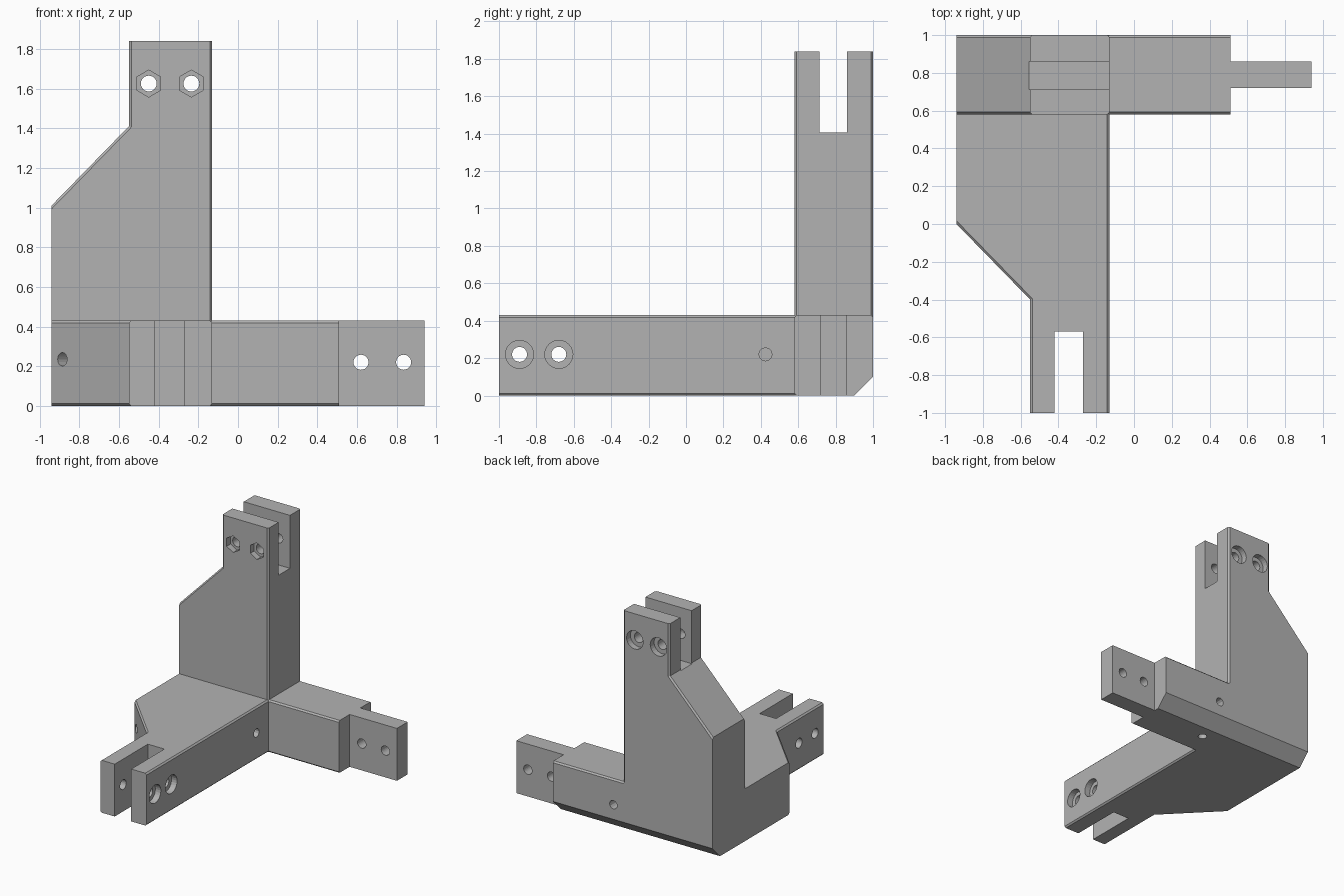
import bpy, bmesh, math
from mathutils import Vector

old = bpy.data.objects.get("Cube")
if old:
    bpy.data.objects.remove(old)

grey = bpy.data.materials.new("plain_grey")
grey.use_nodes = True
COLOUR = (0.45, 0.45, 0.45, 1)
grey.diffuse_color = COLOUR
grey.node_tree.nodes["Principled BSDF"].inputs["Base Color"].default_value = COLOUR

# Main extents of the bracket
LEFT, INNER, NECK = -0.94, -0.13, -0.55
FRONT, BACK, TALL, THICK = 0.58, 1.0, 1.84, 0.43
MID_Y, MID_Z = 0.787, 0.22
BOLTS = (-0.45, -0.235)


def finish(name, bm):
    bmesh.ops.recalc_face_normals(bm, faces=bm.faces)
    mesh = bpy.data.meshes.new(name)
    bm.to_mesh(mesh)
    bm.free()
    mesh.materials.append(grey)
    obj = bpy.data.objects.new(name, mesh)
    bpy.context.collection.objects.link(obj)
    return obj


def prism(name, points, offset, bevel_rule=None):
    """Extrude a planar outline along offset and chamfer the chosen edges."""
    bm = bmesh.new()
    face = bm.faces.new([bm.verts.new(p) for p in points])
    moved = bmesh.ops.extrude_face_region(bm, geom=[face])["geom"]
    bmesh.ops.translate(bm, vec=offset, verts=[v for v in moved if isinstance(v, bmesh.types.BMVert)])
    bmesh.ops.recalc_face_normals(bm, faces=bm.faces)
    if bevel_rule:
        edges = [e for e in bm.edges if bevel_rule(*[v.co for v in e.verts])]
        bmesh.ops.bevel(bm, geom=edges, offset=0.012, segments=1, affect='EDGES')
    return finish(name, bm)


def box(name, lo, hi, bevel_rule=None):
    x0, y0, z0 = lo
    x1, y1, z1 = hi
    base = [(x0, y0, z0), (x1, y0, z0), (x1, y1, z0), (x0, y1, z0)]
    return prism(name, base, (0, 0, z1 - z0), bevel_rule)


def drill(start, direction, depth, radius, sides=24, turn=0):
    """Cylinder cutter entering the surface at start along direction."""
    d = Vector(direction).normalized()
    bm = bmesh.new()
    bmesh.ops.create_cone(bm, cap_ends=True, segments=sides, radius1=radius,
                          radius2=radius, depth=depth + 0.02)
    for v in bm.verts:
        a = math.atan2(v.co.y, v.co.x) + turn
        v.co.x, v.co.y = radius * math.cos(a), radius * math.sin(a)
    side = Vector((0, 0, 1)) if abs(d.z) < 0.9 else Vector((1, 0, 0))
    up = side.cross(d).normalized()
    centre = Vector(start) + d * (depth / 2 - 0.01)
    for v in bm.verts:
        v.co = centre + side * v.co.x + up * v.co.y + d * v.co.z
    return finish("drill_cutter", bm)


def combine(target, tool, operation):
    tool.hide_render = True
    mod = target.modifiers.new("combine", 'BOOLEAN')
    mod.operation, mod.solver, mod.object = operation, 'EXACT', tool
    bpy.context.view_layer.objects.active = target
    bpy.ops.object.modifier_apply(modifier=mod.name)
    bpy.data.objects.remove(tool)


def along(axis, end):
    """Edges inside the arm length, away from its end and the outer side."""
    def rule(a, b):
        on_end = all(abs(p[axis] - end) < 0.001 for p in (a, b))
        on_side = all(abs(p.x - LEFT) < 0.001 for p in (a, b))
        return abs(a[axis] - b[axis]) > 0.05 and not on_end and not on_side
    return rule


# Three arms meeting in one corner
upright = [(LEFT, 0), (INNER, 0), (INNER, TALL), (NECK, TALL), (NECK, 1.41), (LEFT, 1.01)]
bracket = prism("corner_bracket", [(x, FRONT, z) for x, z in upright],
                (0, BACK - FRONT, 0), along(2, TALL))
forward = [(LEFT, BACK), (INNER, BACK), (INNER, -1), (NECK, -1), (NECK, -0.4), (LEFT, 0)]
combine(bracket, prism("forward_arm", [(x, y, 0) for x, y in forward], (0, 0, THICK),
                       along(1, -1)), 'UNION')
combine(bracket, box("side_arm", (LEFT, FRONT, 0), (0.51, BACK, THICK), along(0, 0.51)), 'UNION')
combine(bracket, box("tongue", (0.3, 0.72, 0), (0.94, 0.86, THICK)), 'UNION')

cutters = [
    # Fork slots
    box("upright_slot", (-1.2, 0.713, 1.405), (0, 0.86, 2)),
    box("forward_slot", (-0.42, -1.2, -0.2), (-0.27, -0.57, 0.6)),
    # Sloped lower back edge
    prism("edge_cutter", [(-1.2, 0.9, 0), (-1.2, 1, 0.1), (-1.2, 1.2, 0.3), (-1.2, 1.2, -0.3),
                          (-1.2, 0.6, -0.3)], (2.2, 0, 0)),
    # Large blind socket in the outer side
    drill((LEFT, 0.77, 0.235), (1, 0, 0), 0.13, 0.17, 32),
    # Small pilot holes around the corner
    drill((INNER, 0.425, MID_Z), (-1, 0, 0), 0.2, 0.035, 12),
    drill((-0.04, BACK, MID_Z), (0, -1, 0), 0.15, 0.035, 12),
    drill((-0.04, MID_Y, 0), (0, 0, 1), 0.12, 0.035, 12),
]

# Upright fork bolts: hex pocket in front, round counterbore behind
for x in BOLTS:
    cutters += [drill((x, FRONT, 1.625), (0, 1, 0), 0.5, 0.04),
                drill((x, FRONT, 1.625), (0, 1, 0), 0.05, 0.068, 6, math.pi / 2),
                drill((x, BACK, 1.625), (0, -1, 0), 0.05, 0.075)]

# Forward fork bolts: counterbore on the inner side, hex on the outer side
for y in (-0.89, -0.68):
    cutters += [drill((INNER, y, MID_Z), (-1, 0, 0), 0.5, 0.04),
                drill((INNER, y, MID_Z), (-1, 0, 0), 0.05, 0.075),
                drill((NECK, y, MID_Z), (1, 0, 0), 0.05, 0.068, 6)]

# Tongue bolt holes
for x in (0.62, 0.835):
    cutters.append(drill((x, 0.72, MID_Z), (0, 1, 0), 0.2, 0.038))

# Pilot holes square to the two sloped faces
for x in (-0.885, -0.63):
    cutters.append(drill((x, -0.94 - x, 0.235), (1, 1, 0), 0.2, 0.034, 16))
for x in (-0.85, -0.675):
    cutters.append(drill((x, 0.77, 1.95 + x), (1, 0, -1), 0.2, 0.034, 16))

for cutter in cutters:
    combine(bracket, cutter, 'DIFFERENCE')
